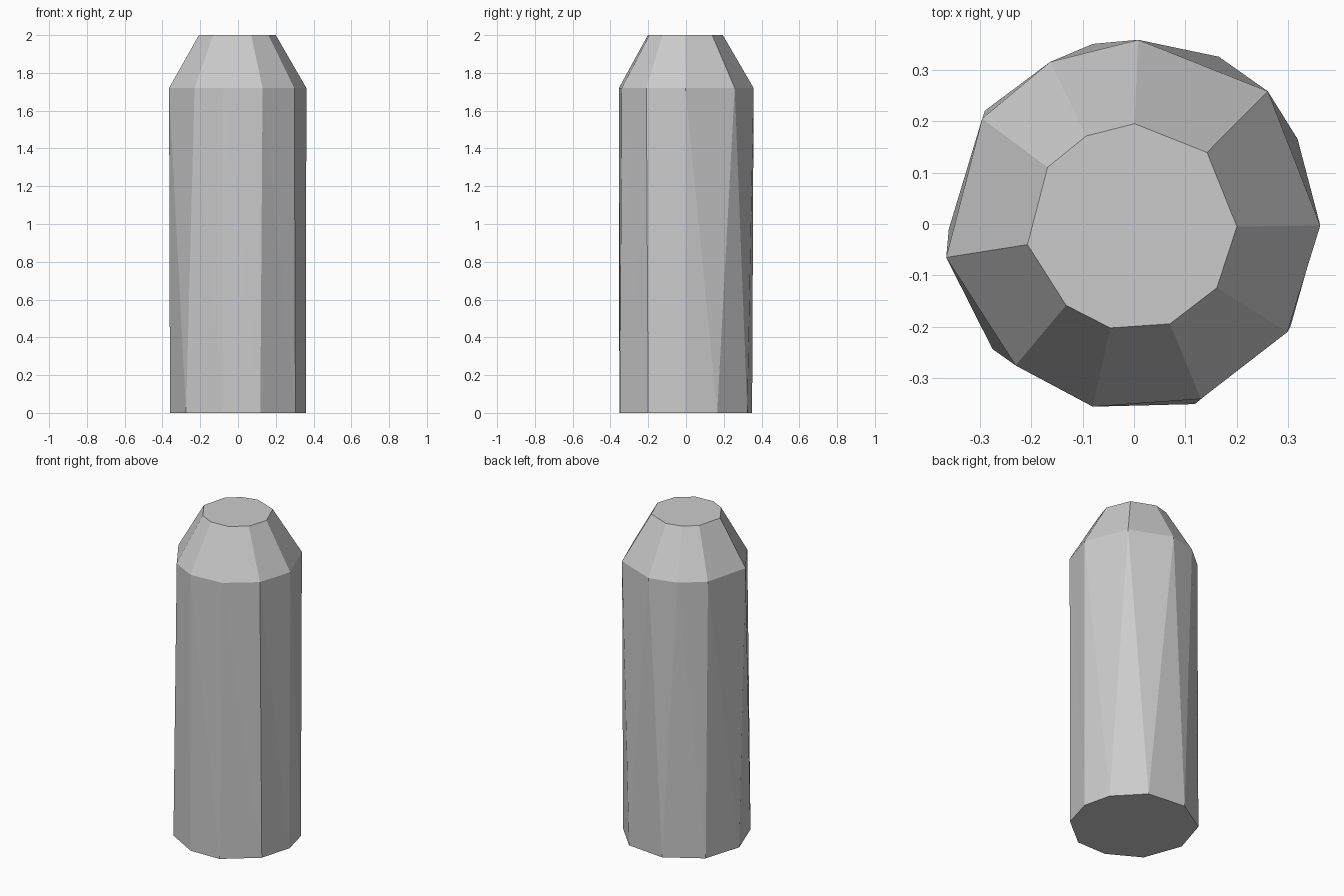
import bpy, bmesh, math

# Irregular ten-sided outlines (x, y), one per height
base = [(0.359, -0.005), (0.318, 0.165), (0.165, 0.325), (-0.08, 0.35), (-0.29, 0.22),
        (-0.36, -0.01), (-0.275, -0.243), (-0.08, -0.353), (0.118, -0.35), (0.304, -0.2)]
shoulder = [(0.362, -0.003), (0.26, 0.258), (0.008, 0.358), (-0.163, 0.315), (-0.295, 0.205),
            (-0.365, -0.065), (-0.23, -0.275), (-0.08, -0.355), (0.13, -0.34), (0.298, -0.21)]
tip = [(0.2, -0.005), (0.142, 0.139), (0.001, 0.195), (-0.093, 0.171), (-0.168, 0.11),
       (-0.207, -0.04), (-0.132, -0.158), (-0.046, -0.202), (0.07, -0.194), (0.161, -0.124)]

bm = bmesh.new()
rings = [[bm.verts.new((x, y, z)) for x, y in outline]
         for outline, z in ((base, 0), (shoulder, 1.72), (tip, 2))]

# Flat end caps
bm.faces.new(rings[0][::-1])
bm.faces.new(rings[2])

# Twisted shaft facets (split along the ridge) and bevelled shoulder facets
for i in range(10):
    j = (i + 1) % 10
    b, s, t = rings
    bm.faces.new((b[i], b[j], s[i]))
    bm.faces.new((b[j], s[j], s[i]))
    bm.faces.new((s[i], s[j], t[j], t[i]))

bmesh.ops.recalc_face_normals(bm, faces=bm.faces)
mesh = bpy.data.meshes.new("faceted_pillar")
bm.to_mesh(mesh)
bm.free()
bpy.context.collection.objects.link(bpy.data.objects.new("faceted_pillar", mesh))
